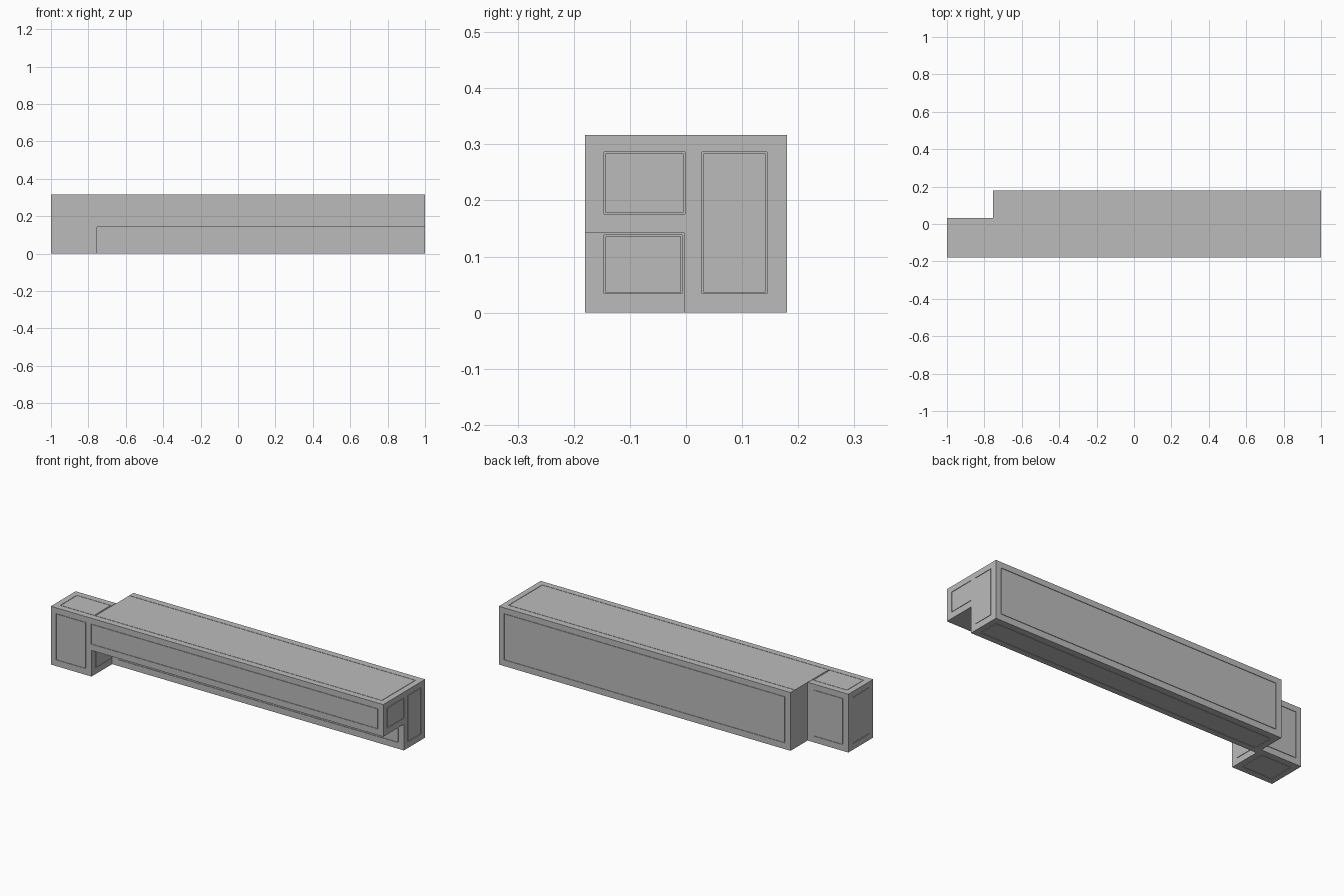
import bpy
import bmesh
from mathutils import Vector

if "Cube" in bpy.data.objects:
    bpy.data.objects.remove(bpy.data.objects["Cube"], do_unlink=True)

grey = bpy.data.materials.new("plain grey")
grey.use_nodes = True
colour = (0.5, 0.5, 0.5, 1)
grey.diffuse_color = colour
grey.node_tree.nodes["Principled BSDF"].inputs["Base Color"].default_value = colour


def add_box(bm, low, high):
    low, high = Vector(low), Vector(high)
    verts = bmesh.ops.create_cube(bm, size=1)["verts"]
    for v in verts:
        v.co = (low + high) / 2 + v.co * (high - low)


def make_object(name, bm):
    mesh = bpy.data.meshes.new(name)
    bm.to_mesh(mesh)
    bm.free()
    mesh.materials.append(grey)
    obj = bpy.data.objects.new(name, mesh)
    bpy.context.collection.objects.link(obj)
    return obj


def cut(target, cutter):
    cutter.hide_render = True
    cutter.hide_set(True)
    cutter.display_type = 'WIRE'
    mod = target.modifiers.new(cutter.name, 'BOOLEAN')
    mod.operation = 'DIFFERENCE'
    mod.solver = 'EXACT'
    mod.use_self = True
    mod.object = cutter


WIDTH, DEPTH = 0.0025, 0.003


def groove_frame(bm, axis, pos, a, b):
    """Four thin bars outlining a rectangle on a face across the given axis."""
    others = [i for i in range(3) if i != axis]
    h = WIDTH / 2
    bars = [((a[0] - h, a[1] + h), (e - h, e + h)) for e in b]
    bars += [((e - h, e + h), (b[0] - h, b[1] + h)) for e in a]
    for ra, rb in bars:
        low, high = [0, 0, 0], [0, 0, 0]
        low[axis], high[axis] = pos - DEPTH, pos + DEPTH
        for i, r in zip(others, (ra, rb)):
            low[i], high[i] = r
        add_box(bm, low, high)


# Long bar
bm = bmesh.new()
add_box(bm, (-1, -0.18, 0), (1, 0.18, 0.317))
bar = make_object("notched_bar", bm)

# Notch under the front and notch behind the end block
bm = bmesh.new()
add_box(bm, (-0.755, -0.4, -0.2), (1.2, -0.003, 0.142))
add_box(bm, (-1.2, 0.033, -0.2), (-0.755, 0.4, 0.5))
cut(bar, make_object("notch_cutter", bm))

# Fine outline grooves
long_x, block_x = (-0.757, 0.967), (-0.967, -0.79)
full_z, upper_z, lower_z = (0.035, 0.285), (0.177, 0.285), (0.035, 0.109)
front_y, back_y = (-0.145, -0.003), (0.03, 0.143)
bm = bmesh.new()
for axis, pos, a, b in (
    (0, 1, front_y, upper_z),
    (0, 1, back_y, full_z),
    (0, -1, front_y, full_z),
    (0, -0.755, (-0.145, -0.008), (0.035, 0.137)),
    (1, -0.18, long_x, upper_z),
    (1, -0.18, block_x, full_z),
    (1, -0.003, (-0.72, 0.967), lower_z),
    (1, 0.18, (-0.72, 0.967), full_z),
    (1, 0.033, block_x, full_z),
    (2, 0.317, long_x, (-0.145, 0.143)),
    (2, 0.317, (-0.967, -0.763), front_y),
    (2, 0, (-0.72, 0.967), back_y),
    (2, 0, block_x, front_y),
):
    groove_frame(bm, axis, pos, a, b)
cut(bar, make_object("groove_cutter", bm))
